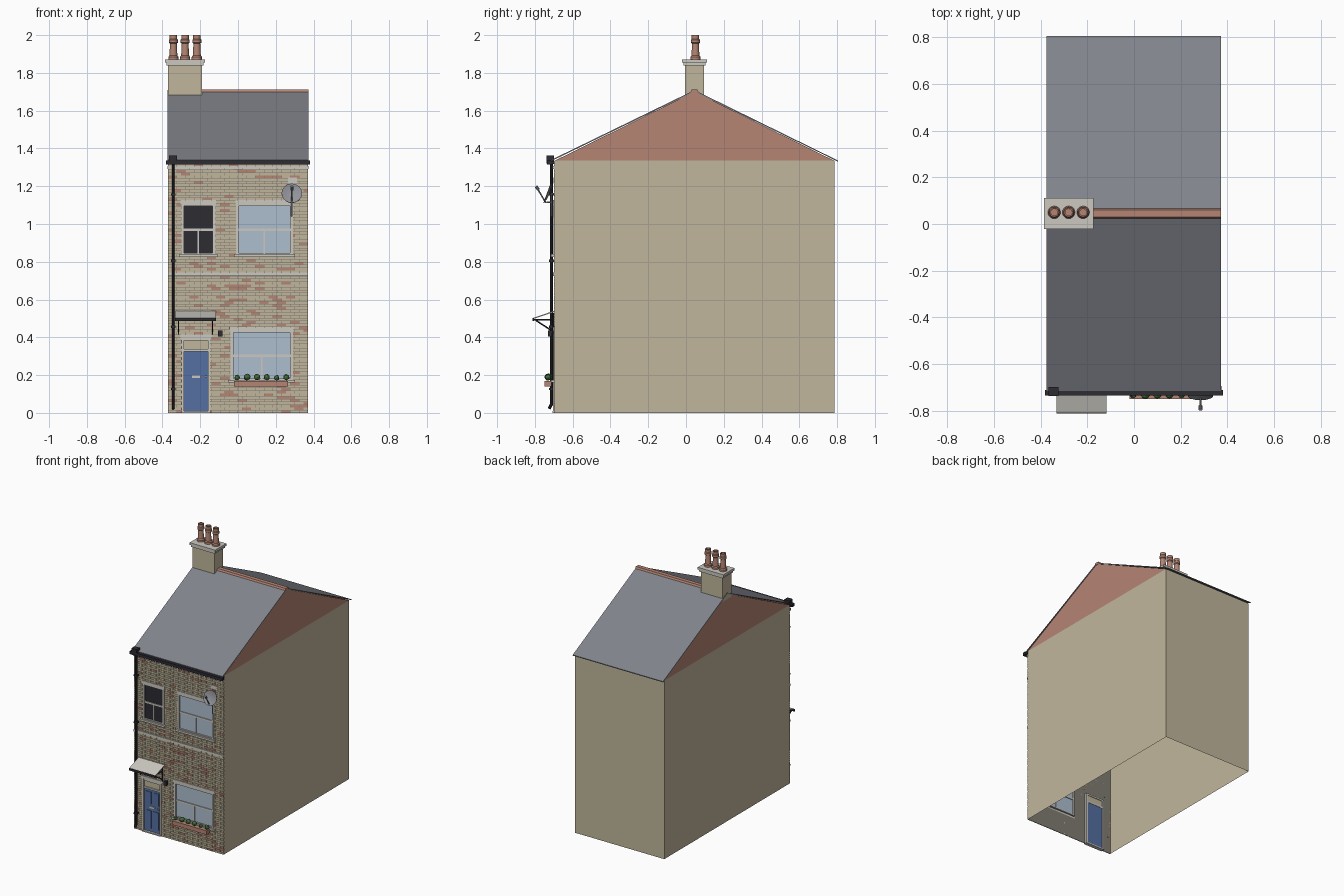
import bpy, bmesh, math, random
from mathutils import Vector, Matrix

random.seed(4)
if "Cube" in bpy.data.objects:
    bpy.data.objects.remove(bpy.data.objects["Cube"], do_unlink=True)


def material(name, r, g, b):
    m = bpy.data.materials.new(name)
    m.use_nodes = True
    m.diffuse_color = (r, g, b, 1)
    bsdf = next(n for n in m.node_tree.nodes if n.type == "BSDF_PRINCIPLED")
    bsdf.inputs["Base Color"].default_value = (r, g, b, 1)
    return m


BRICK = material("buff brick", .53, .47, .33)
TERRA = material("terracotta", .46, .235, .175)
SLATE = material("slate", .22, .23, .26)
BLACK = material("black iron", .025, .025, .032)
STONE = material("pale stone", .60, .58, .53)
BLUE = material("blue paint", .09, .16, .36)
GLASS = material("pale glass", .42, .52, .63)
GREEN = material("leaf green", .06, .17, .05)
MORTAR = material("grey mortar", .22, .20, .17)
METAL = material("grey metal", .28, .29, .32)


def finish(name, bm, mats, smooth=False):
    mesh = bpy.data.meshes.new(name)
    bm.to_mesh(mesh)
    bm.free()
    for m in mats:
        mesh.materials.append(m)
    ob = bpy.data.objects.new(name, mesh)
    bpy.context.collection.objects.link(ob)
    if smooth:
        bpy.ops.object.select_all(action="DESELECT")
        ob.select_set(True)
        bpy.context.view_layer.objects.active = ob
        bpy.ops.object.shade_smooth_by_angle()
    return ob


def add_box(bm, x0, x1, y0, y1, z0, z1, index=0):
    size = Matrix.Diagonal((x1 - x0, y1 - y0, z1 - z0, 1))
    mid = Matrix.Translation(((x0 + x1) / 2, (y0 + y1) / 2, (z0 + z1) / 2))
    made = bmesh.ops.create_cube(bm, size=1, matrix=mid @ size)
    for f in {f for v in made["verts"] for f in v.link_faces}:
        f.material_index = index


def boxes(name, mat, *items):
    bm = bmesh.new()
    for item in items:
        add_box(bm, *item)
    return finish(name, bm, [mat])


def prism(name, mat, outline, x0, x1):
    """Extrude a (y, z) outline along x."""
    bm = bmesh.new()
    face = bm.faces.new([bm.verts.new((x0, y, z)) for y, z in outline])
    out = bmesh.ops.extrude_face_region(bm, geom=[face])["geom"]
    bmesh.ops.translate(bm, vec=(x1 - x0, 0, 0), verts=[v for v in out if isinstance(v, bmesh.types.BMVert)])
    bmesh.ops.recalc_face_normals(bm, faces=bm.faces)
    return finish(name, bm, [mat])


def rods(name, mat, radius, *pairs):
    bm = bmesh.new()
    for a, b in pairs:
        a, b = Vector(a), Vector(b)
        turn = (b - a).to_track_quat("Z", "Y").to_matrix().to_4x4()
        bmesh.ops.create_cone(bm, cap_ends=True, segments=10, radius1=radius, radius2=radius,
                              depth=(b - a).length, matrix=Matrix.Translation((a + b) / 2) @ turn)
    return finish(name, bm, [mat], True)


def lathe(name, mat, profile, matrix, steps=20):
    bm = bmesh.new()
    verts = [bm.verts.new((r, 0, z)) for r, z in profile]
    edges = [bm.edges.new(p) for p in zip(verts, verts[1:])]
    bmesh.ops.spin(bm, geom=verts + edges, cent=(0, 0, 0), axis=(0, 0, 1), angle=math.tau, steps=steps)
    bmesh.ops.remove_doubles(bm, verts=bm.verts, dist=.0001)
    bmesh.ops.recalc_face_normals(bm, faces=bm.faces)
    bm.transform(matrix)
    return finish(name, bm, [mat], True)


W, FRONT, BACK, EAVES = .37, -.695, .785, 1.335
RIDGE_Y, RIDGE_Z = .045, 1.705
OPENINGS = {"upper_small_window": (-.30, -.12, .84, 1.11), "upper_large_window": (-.01, .29, .84, 1.11),
            "lower_window": (-.04, .29, .175, .44), "door": (-.30, -.145, 0, .395)}

# Open-bottomed shell: back and side walls
bm = bmesh.new()
corners = [(-W, FRONT), (-W, BACK), (W, BACK), (W, FRONT)]
low = [bm.verts.new((x, y, 0)) for x, y in corners]
high = [bm.verts.new((x, y, EAVES)) for x, y in corners]
for i in range(3):
    bm.faces.new((low[i + 1], low[i], high[i], high[i + 1]))
finish("side_and_back_walls", bm, [BRICK])

# Front wall backing, left open at the windows and door
rects = list(OPENINGS.values())
xs = sorted({-W, W} | {x for r in rects for x in r[:2]})
zs = sorted({0, EAVES} | {z for r in rects for z in r[2:]})
bm = bmesh.new()
for x0, x1 in zip(xs, xs[1:]):
    for z0, z1 in zip(zs, zs[1:]):
        cx, cz = (x0 + x1) / 2, (z0 + z1) / 2
        if not any(r[0] < cx < r[1] and r[2] < cz < r[3] for r in rects):
            bm.faces.new([bm.verts.new((x, FRONT, z)) for x, z in ((x0, z0), (x1, z0), (x1, z1), (x0, z1))])
bmesh.ops.remove_doubles(bm, verts=bm.verts, dist=.0001)
finish("front_wall_mortar", bm, [MORTAR])

# Running-bond bricks, clipped around the openings
bm = bmesh.new()
pitch, course, gap = .0463, .0148, .0022
for row in range(int(EAVES / course)):
    z0 = row * course
    z1 = z0 + course - gap
    x = -W - pitch / 2 * (row % 2)
    while x < W:
        spans = [(max(x, -W), min(x + pitch - gap, W))]
        for r in rects:
            if z1 > r[2] and z0 < r[3]:
                spans = [s for a, b in spans for s in ((a, min(b, r[0])), (max(a, r[1]), b))]
        tint = 1 if random.random() < .12 else 0
        for a, b in spans:
            if b - a > .003:
                add_box(bm, a, b, FRONT - .004, FRONT, z0, z1, tint)
        x += pitch
finish("front_bricks", bm, [BRICK, TERRA])

# Stone bands
boxes("string_course", STONE, (-W, W, -.704, FRONT, .726, .744))
boxes("eaves_band", STONE, (-W - .004, W + .004, -.706, FRONT, 1.292, 1.308))

# Gables and slate roof
prism("gables", TERRA, [(FRONT, EAVES), (BACK, EAVES), (RIDGE_Y, RIDGE_Z - .004)], -W, W)
prism("slate_roof", SLATE, [(-.715, 1.332), (RIDGE_Y, RIDGE_Z - .004), (.805, 1.330), (.805, 1.336),
                            (RIDGE_Y, RIDGE_Z + .004), (-.715, 1.339)], -W - .004, W + .003)
prism("ridge_tiles", TERRA, [(.022, 1.694), (.03, 1.712), (.06, 1.712), (.068, 1.694)], -.2, W + .003)

# Chimney, cap and pots
boxes("chimney_stack", BRICK, (-.371, -.19, -.006, .096, 1.66, 1.85))
boxes("chimney_cap", STONE, (-.378, -.182, -.014, .104, 1.84, 1.855), (-.386, -.174, -.021, .111, 1.855, 1.872))
for i in range(3):
    lathe(f"chimney_pot_{i + 1}", TERRA,
          [(.027, 0), (.027, .015), (.021, .022), (.018, .085), (.024, .09), (.024, .105), (.02, .11),
           (.02, .13), (.014, .13), (.014, .06), (0, .06)],
          Matrix.Translation((-.342 + .062 * i, .05, 1.87)))

# Rainwater goods
boxes("gutter", BLACK, (-.381, .381, -.736, -.712, 1.314, 1.336), (-.375, .375, -.712, FRONT, 1.318, 1.33))
boxes("hopper", BLACK, (-.366, -.323, -.738, -.698, 1.32, 1.362))
rods("downpipe", BLACK, .008, ((-.343, -.713, .04), (-.343, -.713, 1.33)), ((-.343, -.713, .045), (-.343, -.725, .022)))
boxes("pipe_brackets", BLACK, *[(-.356, -.33, -.724, FRONT, z, z + .012) for z in (.12, .45, .8, 1.15)])


# Sash windows: frame, transom, lower mullion, glazing, sill and lintel
def window(name, glass):
    x0, x1, z0, z1 = OPENINGS[name]
    t, mid, c = .015, z0 + (z1 - z0) * .48, (x0 + x1) / 2
    y0, y1 = FRONT - .007, FRONT + .012
    boxes(name + "_frame", STONE, (x0, x0 + t, y0, y1, z0, z1), (x1 - t, x1, y0, y1, z0, z1),
          (x0 + t, x1 - t, y0, y1, z1 - t, z1), (x0 + t, x1 - t, y0, y1, z0, z0 + t / 2),
          (x0 + t, x1 - t, y0 + .003, y1, mid - .006, mid + .006),
          (c - .004, c + .004, y0 + .003, y1, z0 + t / 2, mid - .006))
    boxes(name + "_glass", glass, (x0, x1, FRONT + .002, FRONT + .007, z0, z1))
    boxes(name + "_sill", STONE, (x0 - .012, x1 + .012, -.715, FRONT, z0 - .014, z0))
    boxes(name + "_lintel", STONE, (x0 - .006, x1 + .006, -.703, FRONT, z1 - .004, z1 + .016))


window("upper_small_window", BLACK)
window("upper_large_window", GLASS)
window("lower_window", GLASS)

# Front door
dx0, dx1, _, dz = OPENINGS["door"]
t = .013
boxes("door_frame", STONE, (dx0, dx0 + t, -.704, -.68, 0, dz), (dx1 - t, dx1, -.704, -.68, 0, dz),
      (dx0, dx1, -.703, -.68, dz - t, dz), (dx0, dx1, -.702, -.68, .325, .337))
boxes("door_lintel", STONE, (dx0 - .008, dx1 + .008, -.704, FRONT, dz, dz + .02))
boxes("door_fanlight", BRICK, (dx0 + t, dx1 - t, -.692, -.685, .33, dz - t))
boxes("door_leaf", BLUE, (dx0 + t, dx1 - t, -.692, -.682, .008, .326))
mid = (dx0 + dx1) / 2
boxes("door_panels", BLUE, *[(mid + s - .022, mid + s + .022, -.696, -.69, a, b)
                             for s in (-.031, .031) for a, b in ((.035, .165), (.215, .305))])
boxes("door_fittings", STONE, (mid - .02, mid + .02, -.698, -.69, .186, .199),
      (dx1 - .03, dx1 - .02, -.702, -.69, .187, .199))
boxes("door_step", STONE, (dx0, dx1, -.708, -.68, 0, .009))

# Door canopy on struts
cx0, cx1 = -.333, -.117
prism("canopy", STONE, [(FRONT, .542), (-.808, .503), (-.808, .497), (FRONT, .535)], cx0, cx1)
boxes("canopy_edge", BLACK, (cx0, cx1, -.812, -.804, .486, .502))
rods("canopy_struts", BLACK, .004, *[p for x in (cx0 + .018, cx1 - .018) for p in (
    ((x, -.806, .492), (x, FRONT, .492)), ((x, -.795, .49), (x, FRONT, .425)), ((x, -.702, .415), (x, -.702, .53)))])

# Wall lantern beside the door
boxes("lantern", BLACK, (-.106, -.082, -.73, -.71, .405, .435), (-.1, -.088, -.71, FRONT, .425, .433))

# Window box and shrubs
boxes("window_box", TERRA, (-.02, .265, -.75, -.712, .14, .17))
for i in range(6):
    bm = bmesh.new()
    r = random.uniform(.014, .019)
    bmesh.ops.create_icosphere(bm, subdivisions=2, radius=r, matrix=Matrix.Translation((-.004 + .052 * i, -.731, .172 + r)))
    for v in bm.verts:
        v.co.z += random.uniform(-.002, .002)
    finish(f"shrub_{i + 1}", bm, [GREEN])

# Satellite dish, tilted up, with its arm and wall bracket
centre = Vector((.285, -.728, 1.16))
tilt = Matrix.Translation(centre) @ Matrix.Rotation(math.radians(70), 4, "X")
lathe("dish", METAL, [(0, -.006), (.03, -.002), (.054, .006), (.054, .009), (.03, .001), (0, -.003)], tilt, 28)
rods("dish_arm", METAL, .004, ((.285, -.742, 1.112), (.285, -.785, 1.185)), ((.285, -.715, 1.16), (.285, FRONT, 1.16)),
     ((.285, -.71, 1.04), (.285, -.71, 1.16)), ((.285, -.738, 1.115), (.285, -.71, 1.115)))
rods("dish_receiver", METAL, .008, ((.285, -.78, 1.18), (.285, -.794, 1.2)))
boxes("dish_bracket", STONE, (.265, .312, -.702, FRONT, 1.215, 1.245), (.277, .293, -.703, FRONT, 1.035, 1.1))
